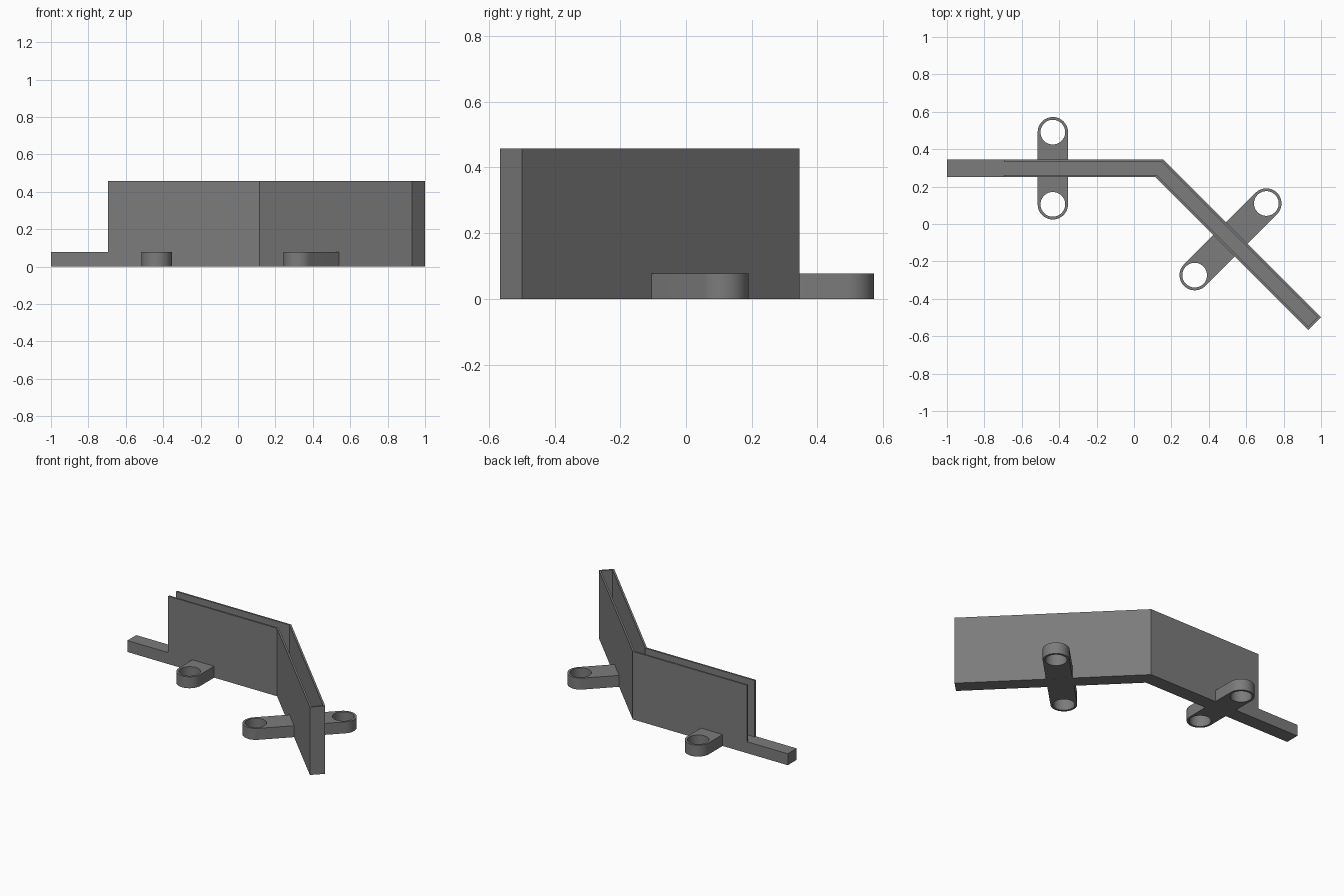
import bpy, bmesh
from math import sin, cos, pi, tan, radians
from mathutils import Matrix, Vector

cube = bpy.data.objects.get("Cube")
if cube:
    bpy.data.objects.remove(cube, do_unlink=True)

grey = bpy.data.materials.new("mid_grey")
grey.use_nodes = True
colour = (0.2, 0.2, 0.2, 1)
grey.diffuse_color = colour
grey.node_tree.nodes["Principled BSDF"].inputs["Base Color"].default_value = colour

HEIGHT, FLOOR, WALL = 0.457, 0.077, 0.012
HALF = 0.0475                         # half width of the channel
BEND = Vector((0.135, 0.298))         # centreline bend point
ARM = 1.174                           # centreline length of the angled arm
ALONG = Vector((cos(pi / 4), -sin(pi / 4)))
SIDE = Vector((sin(pi / 4), cos(pi / 4)))


def add_object(name, data):
    obj = bpy.data.objects.new(name, data)
    bpy.context.collection.objects.link(obj)
    data.materials.append(grey)
    return obj


def prism(name, outline, low, high):
    bm = bmesh.new()
    face = bm.faces.new([bm.verts.new((p[0], p[1], low)) for p in outline])
    top = bmesh.ops.extrude_face_region(bm, geom=[face])["geom"]
    bmesh.ops.translate(bm, vec=(0, 0, high - low),
                        verts=[v for v in top if isinstance(v, bmesh.types.BMVert)])
    bmesh.ops.recalc_face_normals(bm, faces=bm.faces[:])
    mesh = bpy.data.meshes.new(name)
    bm.to_mesh(mesh)
    bm.free()
    return add_object(name, mesh)


def bent_strip(half, start, arm):
    """Outline of a strip following the bent centreline with a mitred corner."""
    def edge(offset):
        corner = BEND + Vector((offset * tan(pi / 8), offset))
        return [(start, BEND.y + offset), corner, BEND + ALONG * arm + SIDE * offset]
    return edge(half) + edge(-half)[::-1]


def activate(obj):
    bpy.ops.object.select_all(action='DESELECT')
    obj.select_set(True)
    bpy.context.view_layer.objects.active = obj


def cut(obj, cutter):
    activate(obj)
    mod = obj.modifiers.new("cut", 'BOOLEAN')
    mod.operation = 'DIFFERENCE'
    mod.solver = 'EXACT'
    mod.object = cutter
    bpy.ops.object.modifier_apply(modifier=mod.name)
    bpy.data.objects.remove(cutter, do_unlink=True)


# Bent channel: solid strip, hollowed from above, with a low tongue at one end
channel = prism("bent_channel", bent_strip(HALF, -1, ARM), 0, HEIGHT)
cut(channel, prism("slot_cutter", bent_strip(HALF - WALL, -1.2, ARM - WALL), FLOOR, 1))
cut(channel, prism("tongue_cutter", [(-1.3, 0), (-0.695, 0), (-0.695, 0.6), (-1.3, 0.6)], FLOOR, 1.1))


# Mounting lugs: rounded tabs with a through hole, on both sides of the channel
def lug(name, centre, angle, reach, outer=0.081, hole=0.066, steps=24):
    arc = [(reach + outer * cos(a), outer * sin(a))
           for a in (pi * i / steps - pi / 2 for i in range(steps + 1))]
    ring = [(reach + hole * cos(a), hole * sin(a))
            for a in (pi * i / steps for i in range(2 * steps))]
    curve = bpy.data.curves.new(name, 'CURVE')
    curve.dimensions = '2D'
    curve.fill_mode = 'BOTH'
    curve.extrude = FLOOR / 2
    for points in ([(HALF, -outer)] + arc + [(HALF, outer)], ring):
        spline = curve.splines.new('POLY')
        spline.points.add(len(points) - 1)
        for point, (x, y) in zip(spline.points, points):
            point.co = (x, y, 0, 1)
        spline.use_cyclic_u = True
    obj = add_object(name, curve)
    activate(obj)
    bpy.ops.object.convert(target='MESH')
    obj = bpy.context.object
    bm = bmesh.new()
    bm.from_mesh(obj.data)
    bmesh.ops.remove_doubles(bm, verts=bm.verts[:], dist=0.0001)
    bmesh.ops.recalc_face_normals(bm, faces=bm.faces[:])
    bm.transform(Matrix.Translation((centre[0], centre[1], FLOOR / 2))
                 @ Matrix.Rotation(angle, 4, 'Z'))
    bm.to_mesh(obj.data)
    bm.free()
    bpy.ops.object.shade_smooth_by_angle(angle=radians(35))


for name, centre, angle, reach in (("straight", (-0.434, 0.298), pi / 2, 0.193),
                                   ("angled", (0.516, -0.082), pi / 4, 0.271)):
    lug(name + "_rear_lug", centre, angle, reach)
    lug(name + "_front_lug", centre, angle + pi, reach)
